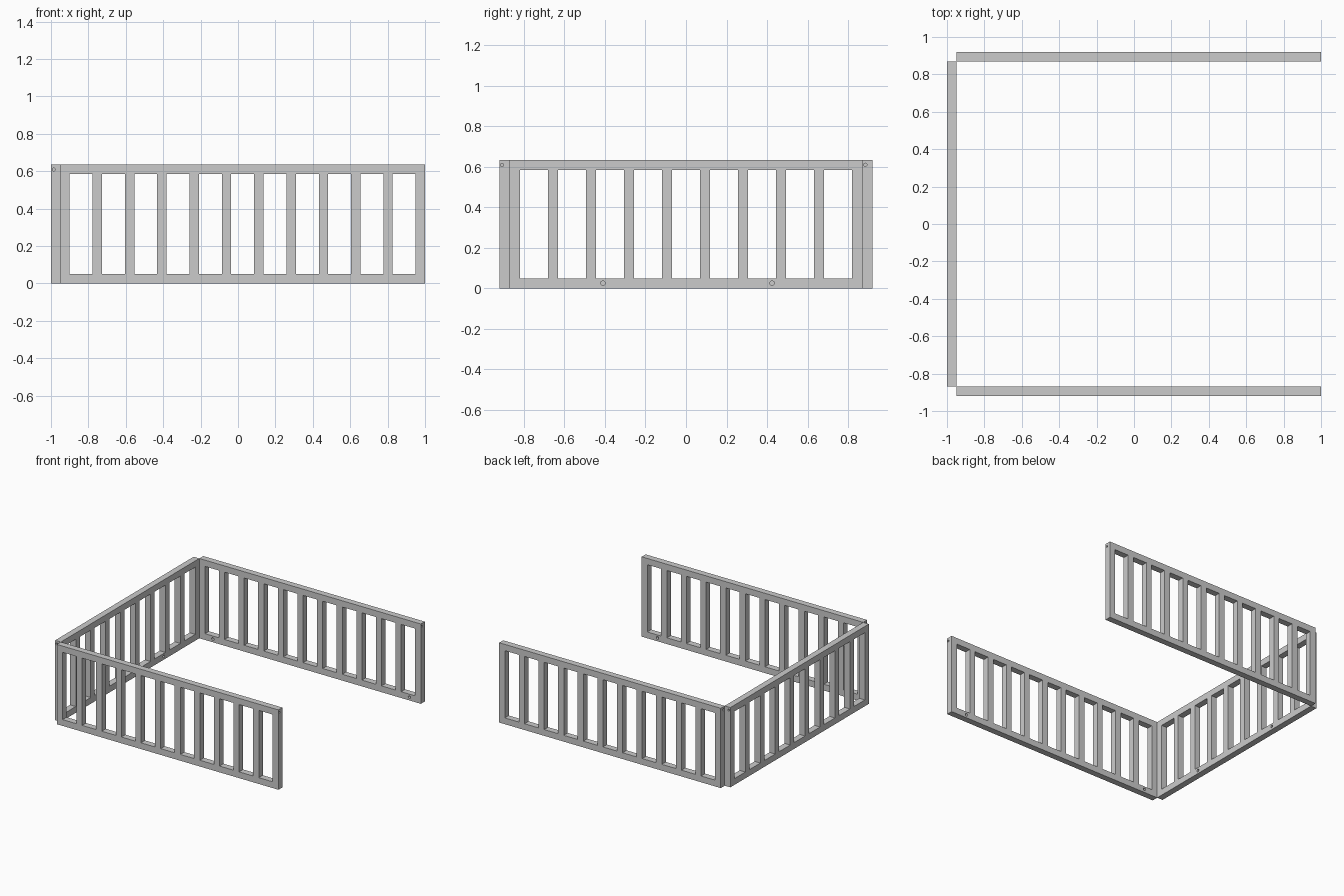
import bpy, bmesh
from math import radians
from mathutils import Matrix

if "Cube" in bpy.data.objects:
    bpy.data.objects.remove(bpy.data.objects["Cube"])

T, H = 0.05, 0.635        # bar thickness, panel height


def add_box(bm, x0, x1, y0, y1, z0, z1):
    m = Matrix.Translation(((x0 + x1) / 2, (y0 + y1) / 2, (z0 + z1) / 2))
    m = m @ Matrix.Diagonal((x1 - x0, y1 - y0, z1 - z0, 1))
    bmesh.ops.create_cube(bm, size=1, matrix=m)


def add_pin(bm, x, y, z, r, depth, axis):
    rot = Matrix.Rotation(radians(90), 4, 'X' if axis == 'Y' else 'Y')
    bmesh.ops.create_cone(bm, cap_ends=True, segments=16, radius1=r, radius2=r,
                          depth=depth, matrix=Matrix.Translation((x, y, z)) @ rot)


def to_object(bm, name):
    me = bpy.data.meshes.new(name)
    bm.to_mesh(me)
    bm.free()
    ob = bpy.data.objects.new(name, me)
    bpy.context.collection.objects.link(ob)
    return ob


def panel(name, length, openings, face_holes, end_y, loc, angle):
    h = length / 2
    # solid board
    bm = bmesh.new()
    add_box(bm, -h, h, -T / 2, T / 2, 0, H)
    ob = to_object(bm, name)

    # slots between the bars, plus blind screw holes
    bm = bmesh.new()
    pitch = (length - T) / openings
    for i in range(openings):
        x = -h + T + i * pitch
        add_box(bm, x, x + pitch - T, -T, T, T, H - T)
    for x in face_holes:
        add_pin(bm, x, T / 2, 0.026, 0.011, 0.05, 'Y')
    for x in (-h, h):
        add_pin(bm, x, end_y, 0.61, 0.008, 0.05, 'X')
    cutter = to_object(bm, name + "_cutter")
    cutter.hide_render = True
    cutter.hide_set(True)

    mod = ob.modifiers.new("slots", 'BOOLEAN')
    mod.operation, mod.solver, mod.object = 'DIFFERENCE', 'EXACT', cutter
    for o in (ob, cutter):
        o.location = loc
        o.rotation_euler.z = radians(angle)


# three slatted panels, drilled faces turned inward
panel("front_panel", 1.95, 11, (-0.855, 0.835), -0.013, (0.025, -0.895, 0), 0)
panel("back_panel", 1.95, 11, (-0.875, 0.855), 0.01, (0.025, 0.895, 0), 180)
panel("end_panel", 1.74, 9, (-0.425, 0.41), -0.01, (-0.975, 0, 0), -90)
